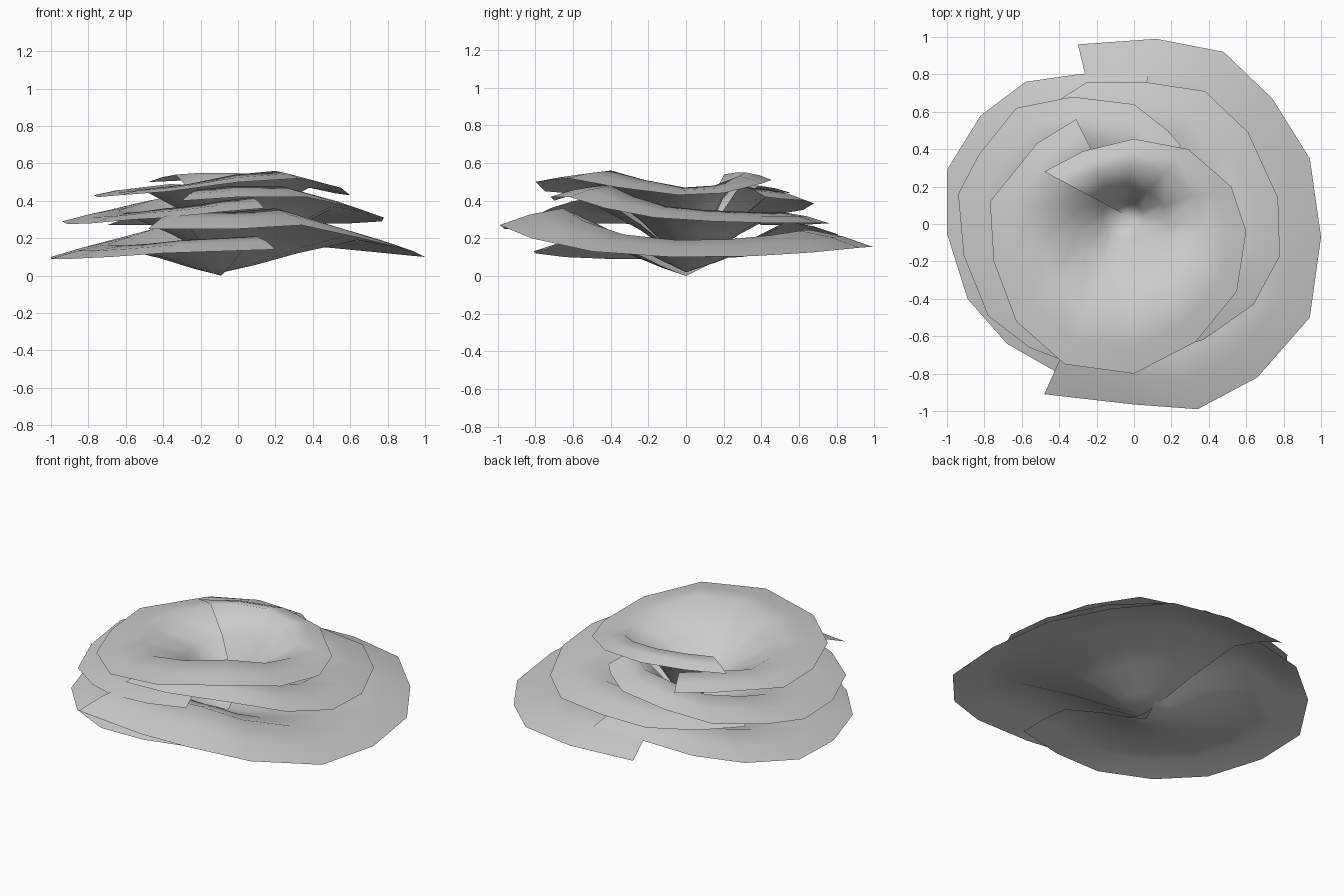
import bpy
from mathutils import Vector


def petal(name, tip, rim, lift, crown=0.66, steep=0.42):
    """Sweep a cupped profile from the tip out to a drooping rim."""
    tip = Vector(tip)
    verts, faces = [tip], []
    for p in rim:
        p = Vector(p)
        top = p.z + lift
        for t, z in ((0.16, tip.z + (top - tip.z) * steep * 0.55),
                     (0.36, tip.z + (top - tip.z) * (steep + 0.16)),
                     (crown, top),
                     (0.84, p.z + lift * 0.62),
                     (1.0, p.z)):
            q = tip.lerp(p, t)
            q.z = z
            verts.append(q)
    n = 5
    for i in range(len(rim) - 1):
        a, b = 1 + i * n, 1 + (i + 1) * n
        faces.append((0, a, b))
        for k in range(n - 1):
            faces.append((a + k, a + k + 1, b + k + 1, b + k))
    # all petals are wound so that their upper side faces up
    (x0, y0, _), (x1, y1, _) = rim[0], rim[1]
    if (x0 - tip.x) * (y1 - tip.y) - (y0 - tip.y) * (x1 - tip.x) < 0:
        faces = [f[::-1] for f in faces]
    mesh = bpy.data.meshes.new(name)
    mesh.from_pydata([tuple(v) for v in verts], [], faces)
    for f in mesh.polygons:
        f.use_smooth = True
    ob = bpy.data.objects.new(name, mesh)
    bpy.context.collection.objects.link(ob)
    return ob


# lowest pair of petals
petal("outer_petal_left", (-0.09, 0, 0), [
    (0.08, 0.81, .22), (-0.3, 0.80, .215), (-0.58, 0.76, .19), (-0.82, 0.58, .14),
    (-1, 0.29, .10), (-1, -0.05, .09), (-0.89, -0.4, .09), (-0.68, -0.64, .10),
    (-0.4, -0.8, .12), (-0.1, -0.81, .13), (0.2, -0.75, .14)], 0.07)
petal("outer_petal_right", (-0.07, 0, 0.02), [
    (-0.48, -0.91, .25), (0, -0.965, .25), (0.34, -0.99, .27), (0.66, -0.82, .20),
    (0.94, -0.5, .13), (1, -0.07, .10), (0.94, 0.35, .105), (0.74, 0.67, .125),
    (0.48, 0.92, .15), (0.12, 0.99, .155), (-0.3, 0.96, .16)], 0.09)

# middle pair of petals
petal("middle_petal_right", (-0.05, 0.02, 0.06), [
    (-0.3, -0.70, .40), (0, -0.72, .42), (0.37, -0.62, .42), (0.64, -0.43, .36),
    (0.78, -0.17, .31), (0.77, 0.14, .29), (0.61, 0.49, .28), (0.38, 0.71, .28),
    (0.05, 0.76, .28), (-0.25, 0.76, .28), (-0.5, 0.6, .27), (-0.7, 0.4, .27)], 0.06)
petal("middle_petal_left", (-0.05, 0.03, 0.07), [
    (0.25, 0.42, .42), (0.18, 0.5, .41), (0, 0.64, .40), (-0.33, 0.68, .385),
    (-0.63, 0.62, .35), (-0.83, 0.37, .31), (-0.94, 0.16, .29), (-0.91, -0.17, .275),
    (-0.78, -0.49, .28), (-0.56, -0.66, .30), (-0.38, -0.73, .31),
    (-0.1, -0.76, .34), (0.14, -0.72, .36)], 0.06)

# top petal wraps a little past a full turn
petal("inner_petal", (-0.05, 0.05, 0.11), [
    (-0.48, 0.28, .50), (-0.27, 0.39, .51), (0, 0.455, .51), (0.29, 0.40, .49),
    (0.52, 0.20, .44), (0.60, -0.04, .43), (0.55, -0.36, .47), (0.33, -0.63, .52),
    (0, -0.80, .50), (-0.37, -0.75, .45), (-0.63, -0.52, .43), (-0.75, -0.2, .42),
    (-0.77, 0.12, .43), (-0.52, 0.43, .45), (-0.31, 0.56, .44)], 0.04, 0.66, 0.52)
